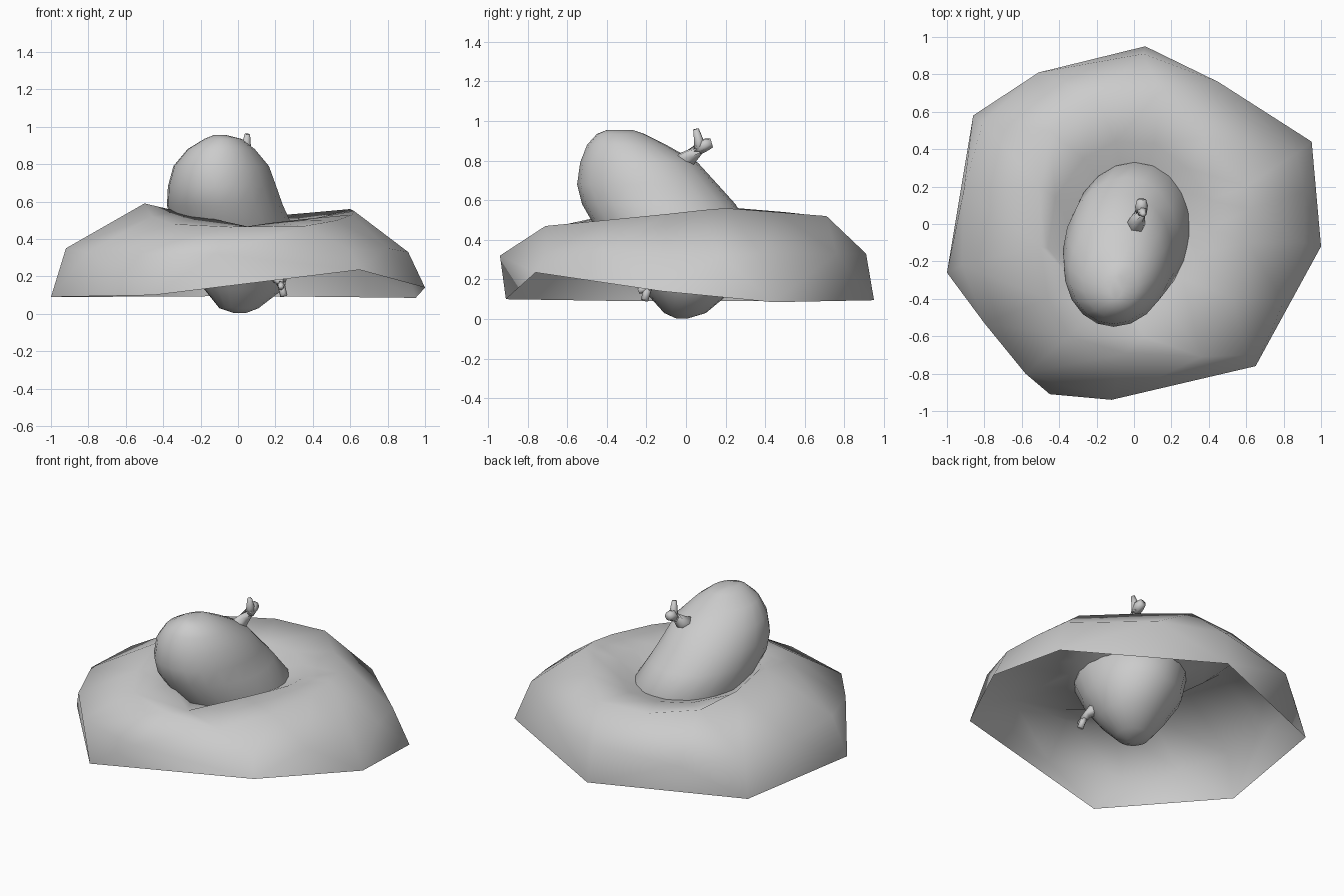
import bpy, math
from mathutils import Vector

if "Cube" in bpy.data.objects:
    bpy.data.objects.remove(bpy.data.objects["Cube"])


def make_mesh(name, verts, faces):
    me = bpy.data.meshes.new(name)
    me.from_pydata([tuple(v) for v in verts], [], faces)
    me.polygons.foreach_set("use_smooth", [True]*len(faces))
    ob = bpy.data.objects.new(name, me)
    bpy.context.collection.objects.link(ob)
    return ob


def bridge(a, b, n):
    """Quads between two rings of n vertices starting at a and b."""
    return [(a + i, a + (i + 1) % n, b + (i + 1) % n, b + i) for i in range(n)]


def loft(name, rings):
    """Skin a stack of closed rings and cap both ends."""
    n = len(rings[0])
    faces = [f for k in range(len(rings) - 1) for f in bridge(k*n, k*n + n, n)]
    faces.append(tuple(reversed(range(n))))
    faces.append(tuple(range((len(rings) - 1)*n, len(rings)*n)))
    return make_mesh(name, [v for r in rings for v in r], faces)


def tube(name, points, radii, sides=6):
    """Tapered limb through the given points."""
    pts = [Vector(p) for p in points]
    rings = []
    for i, p in enumerate(pts):
        d = (pts[min(i + 1, len(pts) - 1)] - pts[max(i - 1, 0)]).normalized()
        u = d.orthogonal().normalized()
        w = d.cross(u)
        rings.append([p + radii[i]*(math.cos(a)*u + math.sin(a)*w)
                      for a in (2*math.pi*k/sides for k in range(sides))])
    return loft(name, rings)


# Skirt: seven-sided rim, bulging shoulder, crest, lip, then a dip to the body
rim = [(-1, -.26, .09), (-.45, -.91, .10), (.65, -.76, .235), (1, -.12, .14),
       (.95, .44, .085), (.06, .95, .095), (-.86, .58, .09)]
shoulder = [(-.92, -.22, .35), (-.8, -.53, .33), (-.58, -.8, .32), (-.12, -.94, .32),
            (.6, -.7, .34), (.8, -.42, .35), (.91, -.1, .33), (.91, .17, .32),
            (.87, .38, .33), (.45, .76, .33), (.05, .91, .33), (-.51, .81, .3),
            (-.81, .54, .33), (-.91, .18, .34)]
crest = [(-.5, -.12, .59), (-.46, -.4, .52), (-.35, -.6, .48), (-.05, -.69, .465),
         (.36, -.71, .47), (.53, -.4, .5), (.61, -.1, .53), (.62, .08, .55),
         (.6, .2, .56), (.38, .46, .54), (.14, .71, .52), (-.2, .68, .52),
         (-.45, .5, .54), (-.51, .2, .565)]
lip = [(-.46, -.13, .58), (-.33, -.29, .55), (-.17, -.44, .515), (.05, -.6, .467),
       (.17, -.43, .485), (.26, -.29, .495), (.34, -.16, .505), (.4, -.03, .51),
       (.4, .13, .505), (.28, .3, .485), (.11, .43, .48), (-.1, .44, .48),
       (-.27, .35, .48), (-.42, .14, .495)]
throat = []
for x, y, z in crest:
    a = math.atan2(y + .06, x + .03)
    throat.append((-.03 + .26*math.cos(a) + .03*math.sin(a), -.06 + .33*math.sin(a), .42))
faces = []
for i in range(7):
    j, s0, s1, s2 = (i + 1) % 7, 7 + 2*i, 8 + 2*i, 7 + (2*i + 2) % 14
    faces += [(i, j, s1), (i, s1, s0), (j, s2, s1)]
for k in range(3):
    faces += bridge(7 + 14*k, 21 + 14*k, 14)
make_mesh("skirt", rim + shoulder + crest + lip + throat, faces)

# Body: leaning egg, given as height, x range and y range
sections = [(.003, -.02, .04, -.05, .01), (.03, -.1, .11, -.11, .1),
            (.13, -.18, .24, -.2, .22), (.29, -.29, .3, -.34, .32),
            (.45, -.345, .3, -.45, .33), (.58, -.38, .24, -.525, .25),
            (.68, -.375, .205, -.55, .16), (.79, -.345, .165, -.535, .06),
            (.88, -.27, .09, -.5, -.1), (.935, -.18, .02, -.45, -.21),
            (.955, -.13, -.06, -.4, -.27)]
body_rings = []
for z, x0, x1, y0, y1 in sections:
    lean = .04*(x1 - x0)
    body_rings.append([((x0 + x1)/2 + (x1 - x0)/2*math.cos(t) + lean*math.sin(t),
                        (y0 + y1)/2 + (y1 - y0)/2*math.sin(t), z)
                       for t in (2*math.pi*k/20 for k in range(20))])
loft("body", body_rings)

# Upper stalk with a forked tip
tube("upper_stalk", [(0, -.04, .77), (.02, .03, .825), (.04, .075, .87)], [.065, .04, .03])
tube("upper_fork_a", [(.04, .07, .85), (.045, .065, .9), (.05, .05, .96)], [.03, .025, .015])
tube("upper_fork_b", [(.04, .06, .855), (.04, .095, .88), (.04, .13, .89)], [.03, .035, .025])

# Lower stalk with a flared tip
tube("lower_stalk", [(.17, -.08, .24), (.22, -.17, .18), (.235, -.2, .15)], [.06, .025, .022])
tube("lower_fork_a", [(.23, -.19, .16), (.245, -.21, .095)], [.02, .02])
tube("lower_fork_b", [(.23, -.19, .16), (.23, -.24, .14)], [.02, .015])
